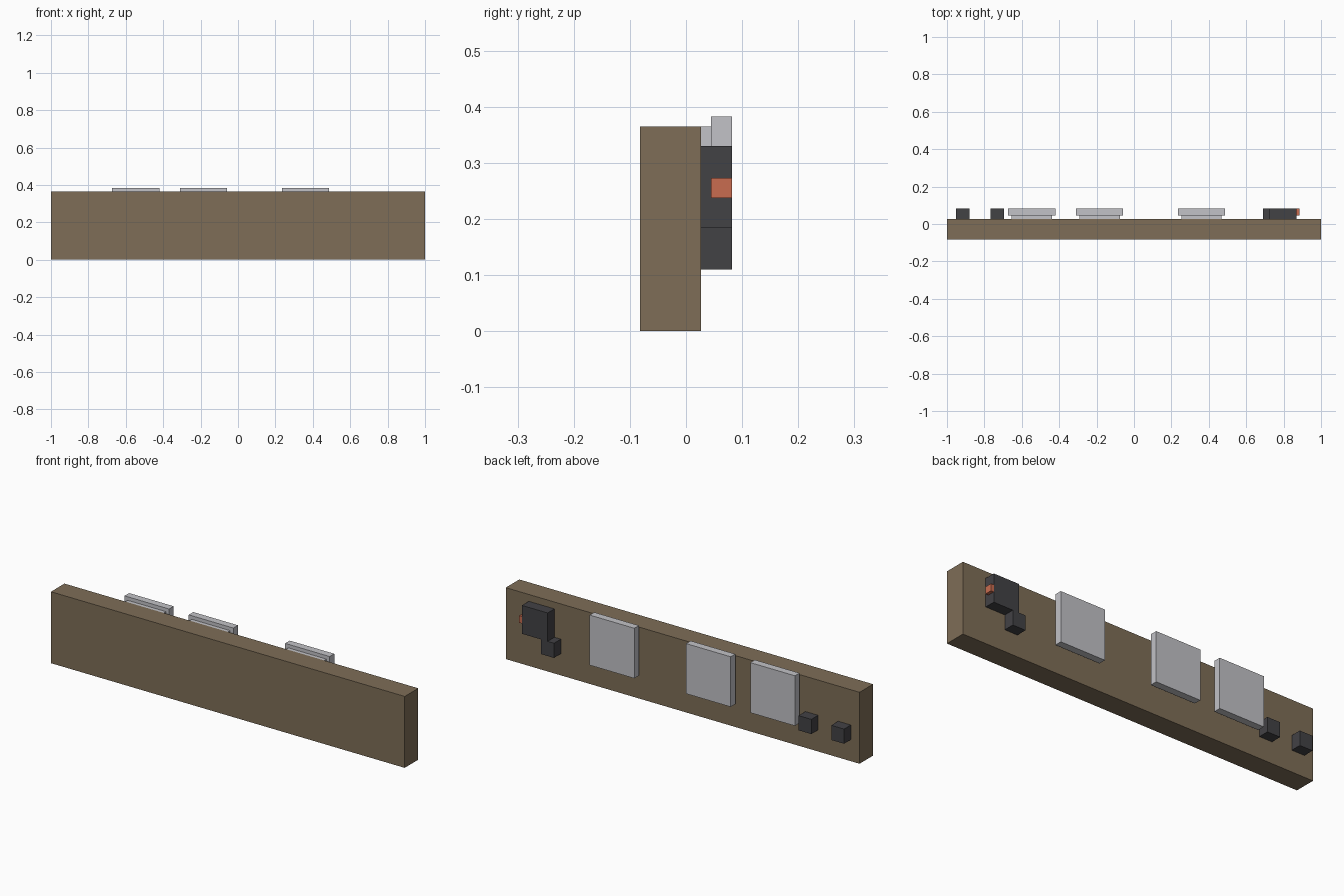
import bpy

cube = bpy.data.objects.get("Cube")
if cube:
    bpy.data.objects.remove(cube, do_unlink=True)


def material(name, rgb):
    m = bpy.data.materials.new(name)
    m.use_nodes = True
    m.diffuse_color = (*rgb, 1)
    bsdf = next(n for n in m.node_tree.nodes if n.type == 'BSDF_PRINCIPLED')
    bsdf.inputs["Base Color"].default_value = (*rgb, 1)
    return m


brown = material("wood_brown", (0.21, 0.155, 0.095))
grey = material("light_grey", (0.54, 0.54, 0.57))
dark = material("charcoal", (0.055, 0.054, 0.06))
orange = material("orange", (0.58, 0.15, 0.08))


def box(name, x, y, z, mat):
    """Box from (low, high) ranges on each axis."""
    bpy.ops.mesh.primitive_cube_add(size=1)
    ob = bpy.context.object
    ob.name = name
    ob.location = [(r[0] + r[1]) / 2 for r in (x, y, z)]
    ob.scale = [r[1] - r[0] for r in (x, y, z)]
    ob.data.materials.append(mat)
    return ob


BACK, STEP, OUTER = 0.027, 0.045, 0.082

# Long plank
box("plank", (-1, 1), (-OUTER, BACK), (0, 0.365), brown)

# Three square plates, each raised on a smaller mount
half, inset = 0.126, 0.018
for i, cx in enumerate((-0.547, -0.184, 0.361), 1):
    box(f"plate_{i}", (cx - half, cx + half), (STEP, OUTER), (0.127, 0.383), grey)
    box(f"plate_mount_{i}", (cx - half + inset, cx + half - inset),
        (BACK, STEP), (0.145, 0.365), grey)

# Small blocks along the lower back
for i, cx in enumerate((-0.915, -0.73, 0.725), 1):
    box(f"small_block_{i}", (cx - 0.036, cx + 0.036), (BACK, OUTER), (0.11, 0.185), dark)

# Large block with its side button
box("large_block", (0.725, 0.87), (BACK, OUTER), (0.185, 0.33), dark)
box("side_button", (0.87, 0.886), (STEP, OUTER), (0.237, 0.273), orange)
